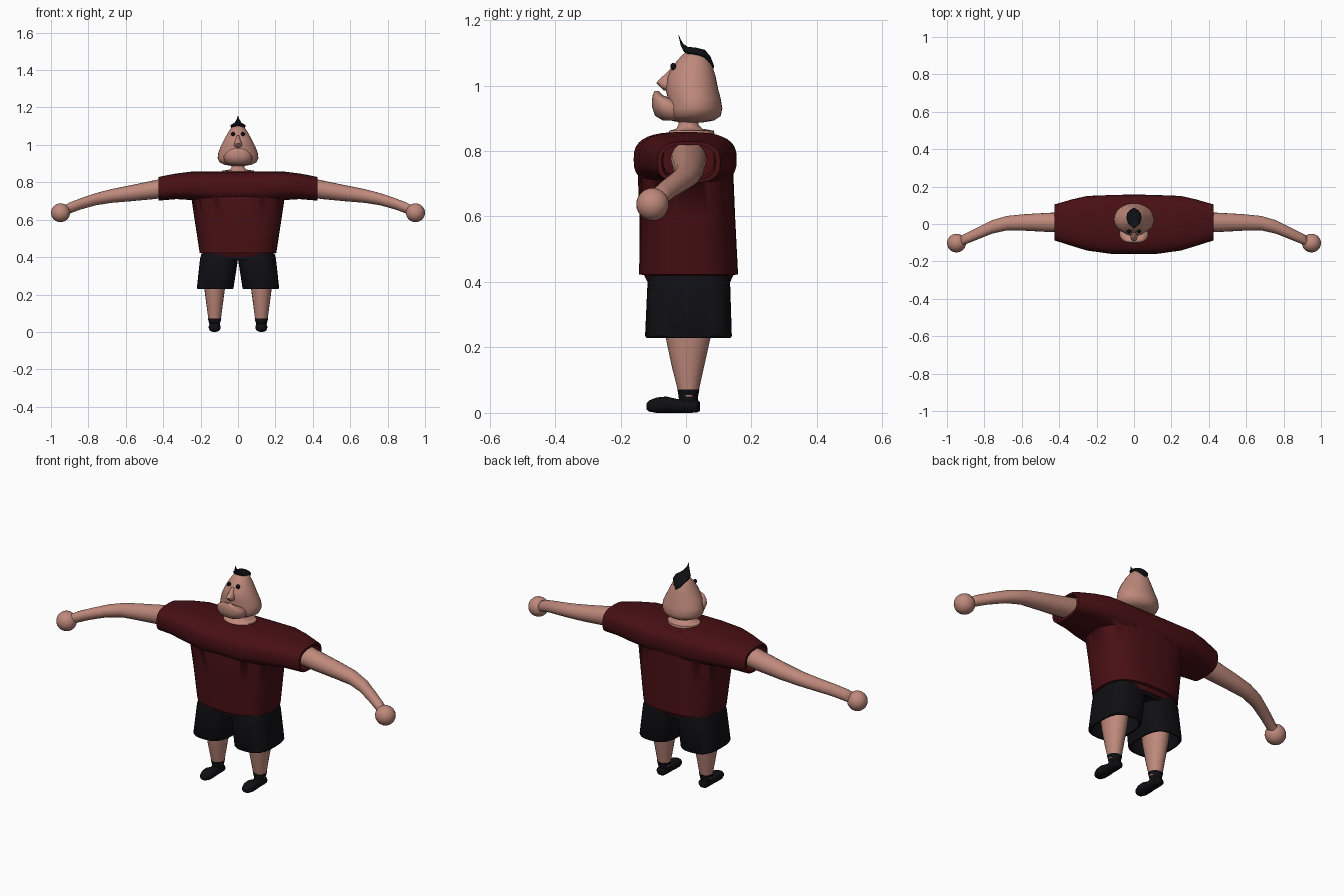
import bpy, bmesh, math
from mathutils import Vector


def material(name, rgb):
    m = bpy.data.materials.new(name)
    m.diffuse_color = (*rgb, 1)
    return m


SKIN = material("skin", (0.52, 0.25, 0.20))
RED = material("dark red cloth", (0.065, 0.005, 0.007))
BLACK = material("black cloth", (0.005, 0.005, 0.007))
HAIR = material("black hair", (0.004, 0.005, 0.006))


def finish(name, bm, mat, mirror, angle=40):
    bmesh.ops.recalc_face_normals(bm, faces=bm.faces[:])
    me = bpy.data.meshes.new(name)
    bm.to_mesh(me)
    bm.free()
    me.materials.append(mat)
    me.shade_smooth()
    me.set_sharp_from_angle(angle=math.radians(angle))
    ob = bpy.data.objects.new(name, me)
    bpy.context.collection.objects.link(ob)
    if mirror:
        ob.modifiers.new("Mirror", 'MIRROR')
    return ob


def loft(name, axis, rings, mat, p=2.0, n=28, mirror=False, angle=40):
    """Skin rounded sections (t, a0, a1, b0, b1) stacked along an axis."""
    bm = bmesh.new()
    loops = []
    for t, a0, a1, b0, b1 in rings:
        loop = []
        for i in range(n):
            th = 2 * math.pi * i / n
            c, s = math.cos(th), math.sin(th)
            a = (a0 + a1) / 2 + (a1 - a0) / 2 * math.copysign(abs(c) ** (2 / p), c)
            b = (b0 + b1) / 2 + (b1 - b0) / 2 * math.copysign(abs(s) ** (2 / p), s)
            co = {'x': (t, a, b), 'y': (a, t, b), 'z': (a, b, t)}[axis]
            loop.append(bm.verts.new(co))
        loops.append(loop)
    for l0, l1 in zip(loops, loops[1:]):
        for i in range(n):
            j = (i + 1) % n
            bm.faces.new((l0[i], l0[j], l1[j], l1[i]))
    bm.faces.new(loops[0])
    bm.faces.new(loops[-1])
    return finish(name, bm, mat, mirror, angle)


def ball(name, center, radii, mat):
    bm = bmesh.new()
    bmesh.ops.create_uvsphere(bm, u_segments=24, v_segments=14, radius=1)
    for v in bm.verts:
        v.co = Vector(v.co[i] * radii[i] + center[i] for i in range(3))
    return finish(name, bm, mat, True)


def sym(z, w, y0, y1):
    return (z, -w, w, y0, y1)


# Head, egg shaped and wide at the jaw
loft("head", 'z', [sym(0.887, 0.03, -0.02, 0.05), sym(0.893, 0.07, -0.045, 0.085),
                   sym(0.907, 0.098, -0.06, 0.106), sym(0.93, 0.109, -0.062, 0.111),
                   sym(0.96, 0.105, -0.055, 0.106), sym(0.99, 0.093, -0.063, 0.098),
                   sym(1.03, 0.073, -0.056, 0.09), sym(1.065, 0.054, -0.036, 0.079),
                   sym(1.09, 0.038, -0.015, 0.067), sym(1.103, 0.022, 0.0, 0.052)],
     SKIN, n=32, angle=60)

# Jutting lower jaw with a hooked lip
loft("jaw", 'z', [sym(0.893, 0.045, -0.07, 0.01), sym(0.908, 0.07, -0.095, 0.01),
                  sym(0.935, 0.078, -0.104, -0.0), sym(0.955, 0.068, -0.104, -0.03),
                  sym(0.97, 0.048, -0.102, -0.07), sym(0.984, 0.018, -0.096, -0.084)],
     SKIN, p=2.3, angle=60)

# Nose, eyes, neck
loft("nose", 'z', [sym(0.985, 0.012, -0.068, -0.03), sym(0.995, 0.022, -0.078, -0.03),
                   sym(1.008, 0.02, -0.091, -0.03), sym(1.02, 0.015, -0.08, -0.03),
                   sym(1.05, 0.008, -0.048, -0.03)], SKIN, n=16, angle=60)
ball("eye", (0.027, -0.039, 1.058), (0.011, 0.009, 0.011), HAIR)
loft("neck", 'z', [sym(0.84, 0.09, -0.06, 0.09), sym(0.862, 0.085, -0.05, 0.085),
                   sym(0.868, 0.045, -0.03, 0.05), sym(0.88, 0.034, -0.023, 0.038),
                   sym(0.90, 0.034, -0.023, 0.038)], SKIN, angle=60)

# Hair, a pointed cap with a spike at the front
loft("hair", 'y', [sym(0.086, 0.003, 1.052, 1.06), sym(0.075, 0.022, 1.06, 1.088),
                   sym(0.058, 0.037, 1.078, 1.109), sym(0.03, 0.041, 1.088, 1.116),
                   sym(0.006, 0.033, 1.092, 1.118), sym(-0.007, 0.02, 1.104, 1.126),
                   sym(-0.016, 0.009, 1.122, 1.14), sym(-0.023, 0.001, 1.153, 1.157)],
     HAIR, n=20, angle=60)

# Shirt body with an open hem, joined to a shoulder and sleeve piece
shirt = loft("shirt", 'z', [sym(0.845, 0.2, -0.07, 0.11), sym(0.80, 0.24, -0.13, 0.14),
                            sym(0.72, 0.25, -0.147, 0.145), sym(0.60, 0.232, -0.142, 0.15),
                            sym(0.423, 0.205, -0.143, 0.159), sym(0.421, 0.19, -0.128, 0.145),
                            sym(0.40, 0.19, -0.118, 0.135)], RED, p=2.7, n=36)
half = [(0.12, -0.16, 0.155, 0.69, 0.858), (0.25, -0.142, 0.15, 0.705, 0.857),
        (0.33, -0.118, 0.132, 0.71, 0.847), (0.424, -0.088, 0.105, 0.702, 0.829),
        (0.425, -0.074, 0.09, 0.712, 0.819), (0.37, -0.07, 0.086, 0.722, 0.822)]
sleeves = loft("shirt_sleeves", 'x', [(-r[0], *r[1:]) for r in reversed(half)] + half,
               RED, p=2.8, n=36)
sleeves.hide_render = True
sleeves.hide_viewport = True
join = shirt.modifiers.new("Join", 'BOOLEAN')
join.operation = 'UNION'
join.solver = 'EXACT'
join.object = sleeves

# Arms and fists
loft("arm", 'x', [(0.36, -0.047, 0.063, 0.722, 0.83), (0.45, -0.043, 0.06, 0.71, 0.81),
                  (0.58, -0.036, 0.053, 0.698, 0.783), (0.68, -0.034, 0.043, 0.69, 0.763),
                  (0.76, -0.052, 0.02, 0.677, 0.742), (0.84, -0.084, -0.02, 0.655, 0.715),
                  (0.90, -0.108, -0.05, 0.633, 0.692), (0.93, -0.12, -0.065, 0.62, 0.675)],
     SKIN, n=20, mirror=True, angle=60)
ball("fist", (0.949, -0.102, 0.637), (0.051, 0.05, 0.05), SKIN)

# Shorts: hips and hollow legs
loft("shorts_hips", 'z', [sym(0.385, 0.195, -0.112, 0.13), sym(0.425, 0.188, -0.112, 0.13)],
     BLACK, p=3)
loft("shorts_leg", 'z', [(0.42, -0.002, 0.195, -0.114, 0.132), (0.39, 0.0, 0.203, -0.118, 0.135),
                         (0.235, 0.024, 0.22, -0.125, 0.14), (0.229, 0.028, 0.216, -0.121, 0.136),
                         (0.23, 0.036, 0.208, -0.113, 0.128), (0.32, 0.03, 0.195, -0.105, 0.12)],
     BLACK, p=2.8, mirror=True)


# Legs, socks and shoes
def leg(z, w, y0, y1):
    return (z, 0.125 - w, 0.125 + w, y0, y1)


loft("leg", 'z', [leg(0.33, 0.062, -0.075, 0.09), leg(0.23, 0.055, -0.062, 0.075),
                  leg(0.14, 0.043, -0.043, 0.055), leg(0.05, 0.031, -0.02, 0.035)],
     SKIN, n=20, mirror=True)
loft("sock", 'z', [leg(0.072, 0.028, -0.018, 0.033), leg(0.071, 0.036, -0.026, 0.041),
                   leg(0.045, 0.029, -0.022, 0.036), leg(0.02, 0.026, -0.024, 0.037)],
     BLACK, n=20, mirror=True)
loft("shoe", 'y', [leg(-0.121, 0.01, 0.012, 0.028), leg(-0.113, 0.022, 0.004, 0.038),
                   leg(-0.09, 0.031, 0, 0.047), leg(-0.06, 0.032, 0, 0.05),
                   leg(-0.025, 0.027, 0, 0.042), leg(0.01, 0.028, 0, 0.045),
                   leg(0.034, 0.026, 0.001, 0.042), leg(0.043, 0.014, 0.006, 0.032)],
     BLACK, p=2.4, n=20, mirror=True)
